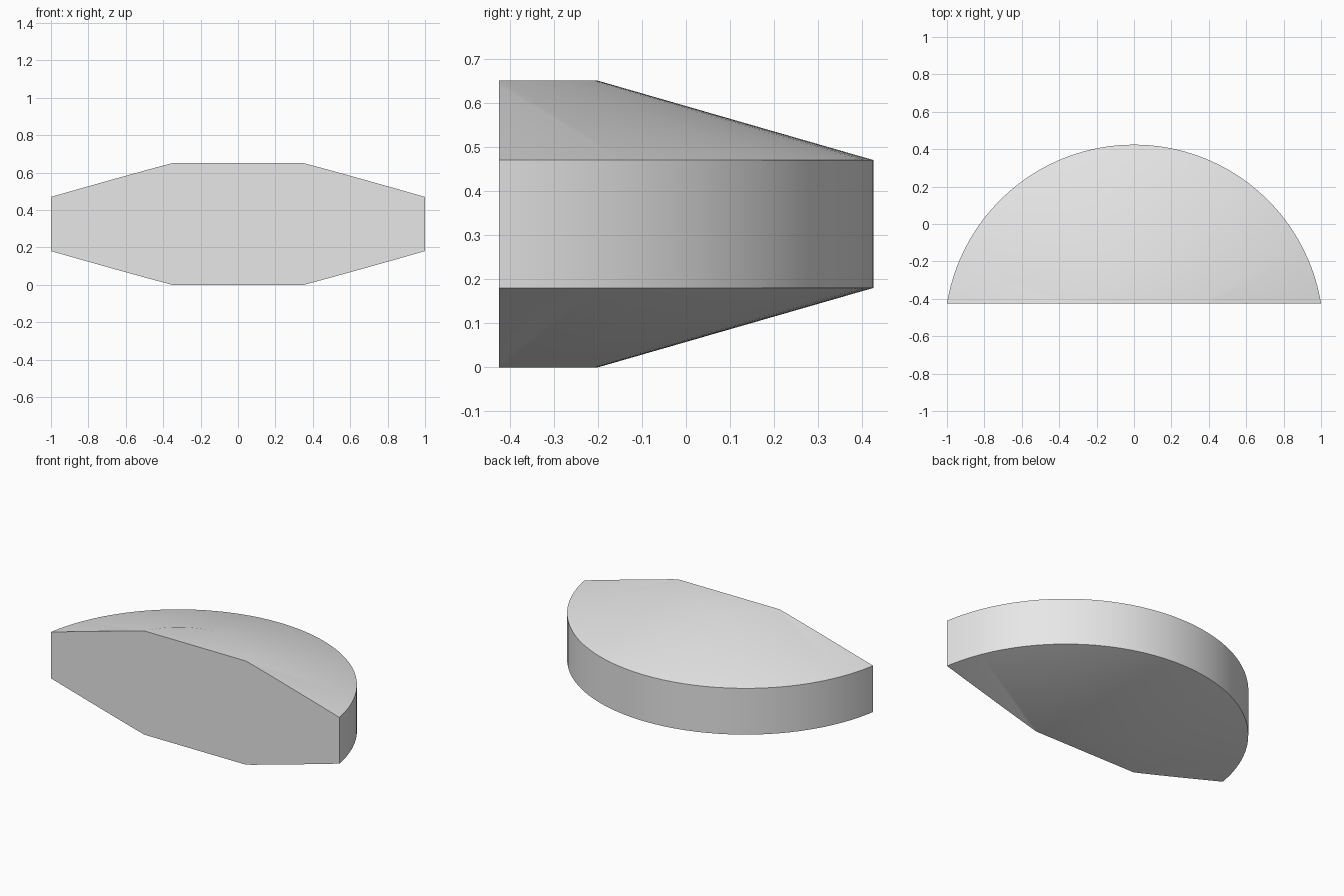
import bpy, bmesh, math
from mathutils import Matrix, Vector

cube = bpy.data.objects.get("Cube")
if cube:
    bpy.data.objects.remove(cube, do_unlink=True)

# Light grey material
grey = bpy.data.materials.new("light_grey")
grey.use_nodes = True
colour = (0.8, 0.8, 0.8, 1)
grey.diffuse_color = colour
grey.node_tree.nodes["Principled BSDF"].inputs["Base Color"].default_value = colour

CENTRE_Y, FRONT_Y = -0.589, -0.424
OUTER, INNER = 1.0135, 0.389
SEGMENTS = 96

# Double-bevelled disc, as a revolved profile of (radius, height)
profile = [(INNER, 0), (OUTER, 0.18), (OUTER, 0.47), (INNER, 0.65)]
bm = bmesh.new()
rings = []
for radius, z in profile:
    ring = bmesh.ops.create_circle(bm, segments=SEGMENTS, radius=radius,
                                   matrix=Matrix.Translation((0, CENTRE_Y, z)))
    rings.append(ring["verts"])
for low, high in zip(rings, rings[1:]):
    for i in range(SEGMENTS):
        j = (i + 1) % SEGMENTS
        bm.faces.new((low[i], low[j], high[j], high[i]))
bm.faces.new(rings[0])
bm.faces.new(rings[-1])

# Slice away the front and close it with a flat face
cut = bmesh.ops.bisect_plane(bm, geom=bm.verts[:] + bm.edges[:] + bm.faces[:],
                             plane_co=Vector((0, FRONT_Y, 0)),
                             plane_no=Vector((0, -1, 0)), clear_outer=True)
rim = [e for e in cut["geom_cut"] if isinstance(e, bmesh.types.BMEdge)]
bmesh.ops.contextual_create(bm, geom=rim)
bmesh.ops.recalc_face_normals(bm, faces=bm.faces[:])

mesh = bpy.data.meshes.new("half_disc")
bm.to_mesh(mesh)
bm.free()
mesh.materials.append(grey)
disc = bpy.data.objects.new("half_disc", mesh)
bpy.context.collection.objects.link(disc)

# Smooth curved sides, sharp rim
bpy.ops.object.select_all(action="DESELECT")
disc.select_set(True)
bpy.context.view_layer.objects.active = disc
bpy.ops.object.shade_smooth_by_angle(angle=math.radians(30))
